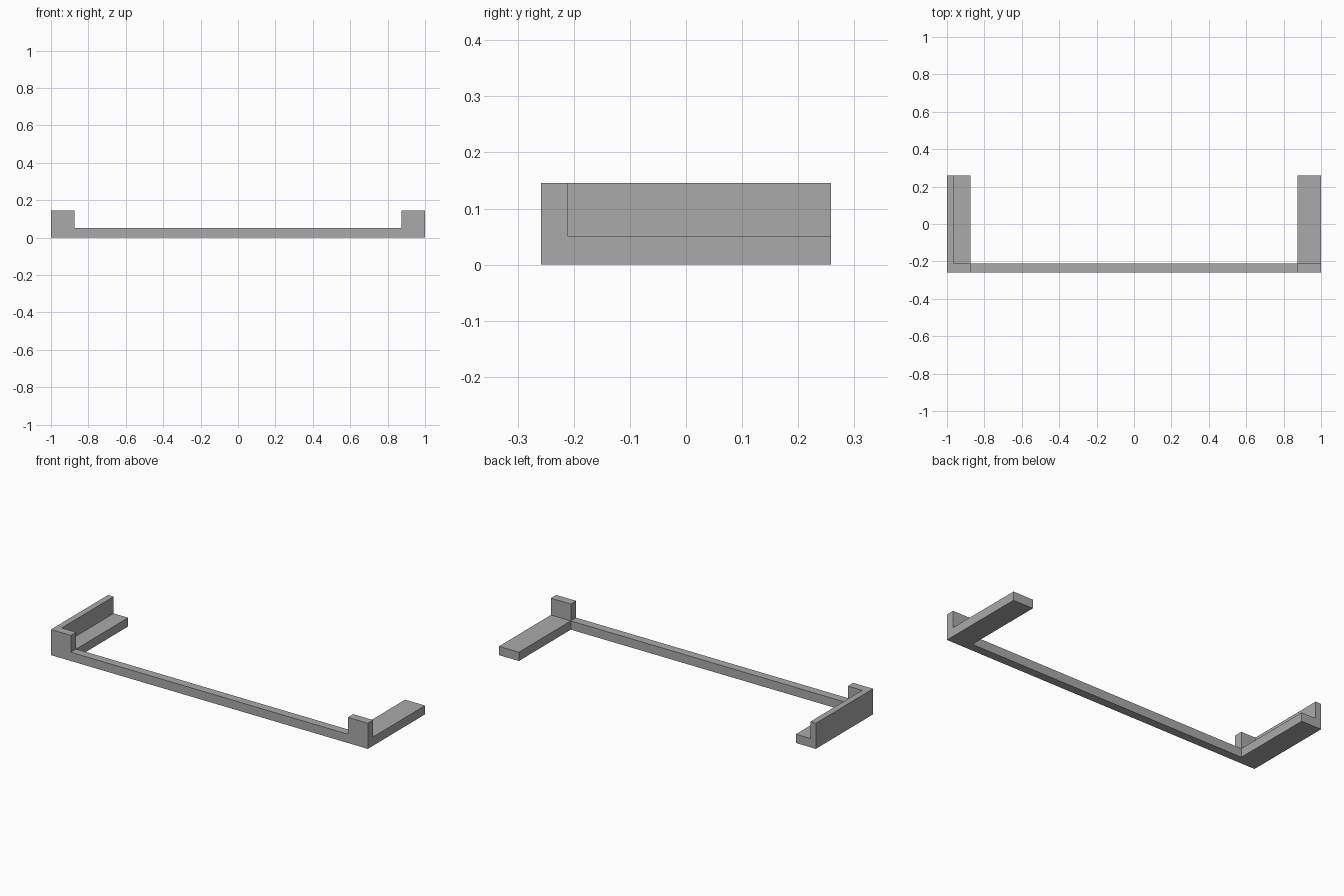
import bpy, bmesh

if "Cube" in bpy.data.objects:
    bpy.data.objects.remove(bpy.data.objects["Cube"])

BACK, FRONT, INNER = 0.258, -0.258, -0.21   # depth limits and rear of front rail
ARM, SIDE = 0.874, -0.965                   # inner edge of arms, inner face of side wall
BASE_H, WALL_H = 0.05, 0.146

grey = bpy.data.materials.new("grey")
grey.diffuse_color = (0.4, 0.4, 0.4, 1)
grey.use_nodes = True
grey.node_tree.nodes["Principled BSDF"].inputs["Base Color"].default_value = grey.diffuse_color


def prism(name, outline, height):
    """Extrude a floor outline upward from z = 0."""
    bm = bmesh.new()
    face = bm.faces.new([bm.verts.new((x, y, 0)) for x, y in outline])
    top = bmesh.ops.extrude_face_region(bm, geom=[face])["geom"]
    bmesh.ops.translate(bm, vec=(0, 0, height),
                        verts=[v for v in top if isinstance(v, bmesh.types.BMVert)])
    bmesh.ops.recalc_face_normals(bm, faces=bm.faces)
    mesh = bpy.data.meshes.new(name)
    bm.to_mesh(mesh)
    bm.free()
    mesh.materials.append(grey)
    obj = bpy.data.objects.new(name, mesh)
    bpy.context.collection.objects.link(obj)
    return obj


# U-shaped base: front rail with two arms running back
frame = prism("bracket_frame", [
    (-1, FRONT), (1, FRONT), (1, BACK), (ARM, BACK),
    (ARM, INNER), (-ARM, INNER), (-ARM, BACK), (-1, BACK)], BASE_H)

# Left upright: L-shaped front and side wall
left_wall = prism("left_corner_wall", [
    (-1, FRONT), (-ARM, FRONT), (-ARM, INNER),
    (SIDE, INNER), (SIDE, BACK), (-1, BACK)], WALL_H)

# Right upright: front wall only
right_wall = prism("right_front_wall", [
    (ARM, FRONT), (1, FRONT), (1, INNER), (ARM, INNER)], WALL_H)

# Fuse the uprights into the base as one solid
bpy.context.view_layer.objects.active = frame
for wall in (left_wall, right_wall):
    mod = frame.modifiers.new("fuse", 'BOOLEAN')
    mod.operation, mod.solver, mod.object = 'UNION', 'EXACT', wall
    bpy.ops.object.modifier_apply(modifier=mod.name)
    bpy.data.objects.remove(wall)
